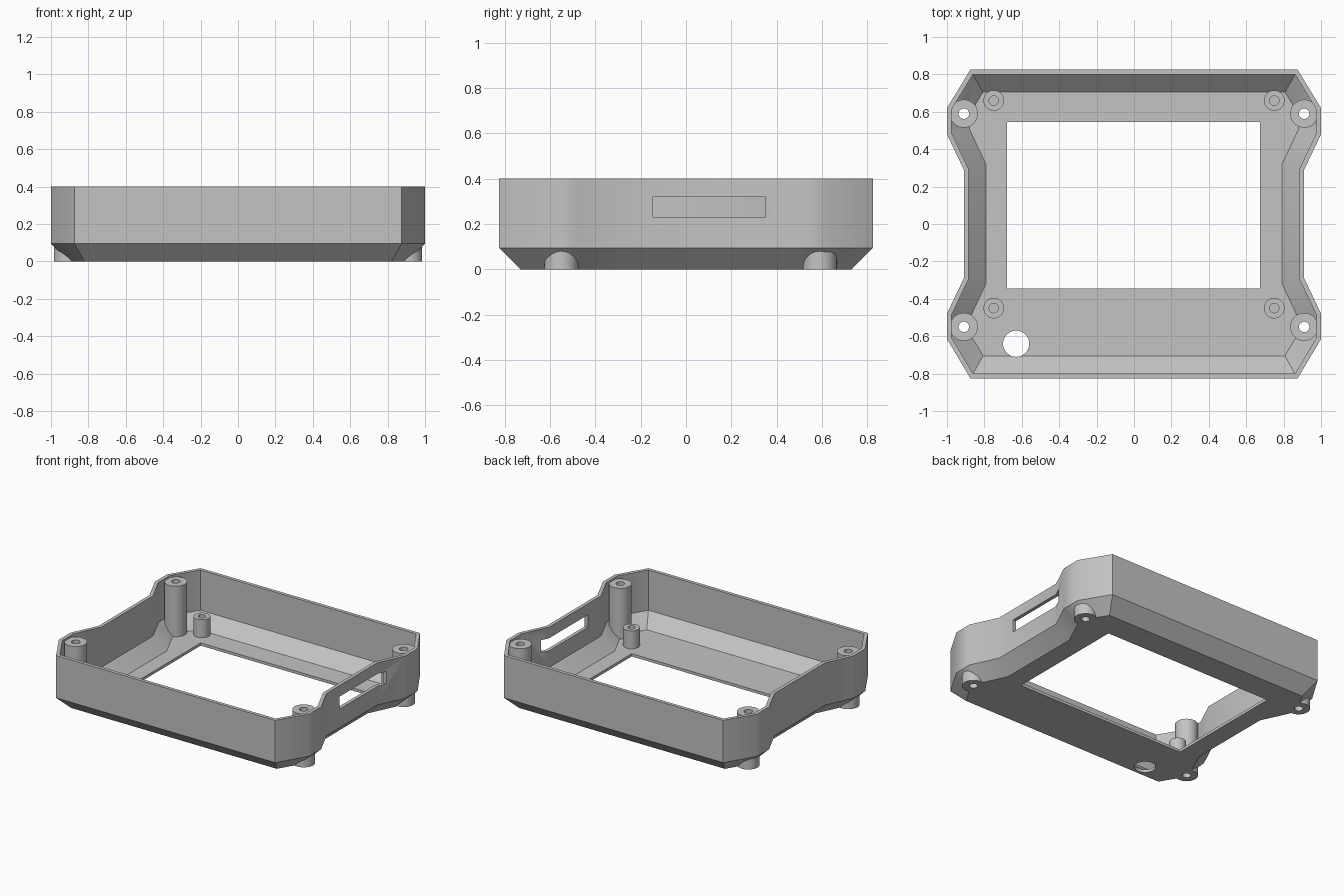
import bpy, bmesh, math
from mathutils import Vector

cube = bpy.data.objects.get("Cube")
if cube:
    bpy.data.objects.remove(cube, do_unlink=True)

grey = bpy.data.materials.new("plain grey")
grey.use_nodes = True
grey.diffuse_color = (0.55, 0.55, 0.55, 1)
grey.node_tree.nodes["Principled BSDF"].inputs["Base Color"].default_value = grey.diffuse_color


def make_object(name, bm):
    bmesh.ops.recalc_face_normals(bm, faces=bm.faces)
    mesh = bpy.data.meshes.new(name)
    bm.to_mesh(mesh)
    bm.free()
    mesh.materials.append(grey)
    obj = bpy.data.objects.new(name, mesh)
    bpy.context.collection.objects.link(obj)
    return obj


def select(obj):
    bpy.ops.object.select_all(action='DESELECT')
    obj.select_set(True)
    bpy.context.view_layer.objects.active = obj


def smooth(obj, degrees=35):
    select(obj)
    bpy.ops.object.shade_smooth_by_angle(angle=math.radians(degrees))


def inset(points, d):
    """Offset a counter-clockwise outline inwards by d."""
    result = []
    for i, p in enumerate(points):
        a = (p - points[i - 1]).normalized()
        b = (points[(i + 1) % len(points)] - p).normalized()
        na, nb = Vector((-a.y, a.x)), Vector((-b.y, b.x))
        result.append(p + (na + nb) * d / (1 + na.dot(nb)))
    return result


def loft(name, rings, closed=False):
    """Skin a list of rings; cap the ends or join the last to the first."""
    bm = bmesh.new()
    loops = [[bm.verts.new(v) for v in ring] for ring in rings]
    pairs = list(zip(loops, loops[1:]))
    if closed:
        pairs.append((loops[-1], loops[0]))
    else:
        bm.faces.new(loops[0])
        bm.faces.new(loops[-1])
    for low, high in pairs:
        for i in range(len(low)):
            bm.faces.new((low[i - 1], low[i], high[i], high[i - 1]))
    return make_object(name, bm)


def circle(x, y, z, r, n=40):
    return [(x + r * math.cos(t * math.tau / n), y + r * math.sin(t * math.tau / n), z)
            for t in range(n)]


def tube(name, x, y, z0, z1, r, hole):
    obj = loft(name, [circle(x, y, z0, r), circle(x, y, z1, r),
                      circle(x, y, z1, hole), circle(x, y, z0, hole)], closed=True)
    smooth(obj)


def cylinder(x, y, r):
    return loft("cutter", [circle(x, y, -0.1, r), circle(x, y, 0.2, r)])


def box(x0, x1, y0, y1, z0, z1):
    corners = ((x0, y0), (x1, y0), (x1, y1), (x0, y1))
    return loft("cutter", [[(x, y, z) for x, y in corners] for z in (z0, z1)])


def cut(target, cutter):
    cutter.hide_render = True
    select(target)
    mod = target.modifiers.new("cut", 'BOOLEAN')
    mod.operation = 'DIFFERENCE'
    mod.solver = 'EXACT'
    mod.object = cutter
    bpy.ops.object.modifier_apply(modifier=mod.name)
    bpy.data.objects.remove(cutter, do_unlink=True)


# Waisted tray with a chamfered lower edge
half = [(0.875, -0.825), (1, -0.615), (1, -0.48), (0.91, -0.29),
        (0.91, 0.29), (1, 0.48), (1, 0.62), (0.875, 0.825)]
outline = [Vector(p) for p in half] + [Vector((-x, y)) for x, y in reversed(half)]
section = [(0.095, 0), (0, 0.095), (0, 0.4), (0.025, 0.4), (0.025, 0.11), (0.12, 0.02)]
tray = loft("tray_shell", [[(p.x, p.y, z) for p in inset(outline, d)] for d, z in section])

# Screen window, round hole and side slot
cut(tray, box(-0.68, 0.675, -0.345, 0.545, -0.1, 0.1))
cut(tray, cylinder(-0.63, -0.64, 0.07))
cut(tray, box(0.8, 1.1, -0.145, 0.35, 0.23, 0.32))

# Corner screw posts and short board standoffs
for side, sx in (("left", 1), ("right", -1)):
    for end, post_y, stand_y in (("front", -0.55, -0.45), ("back", 0.59, 0.66)):
        cut(tray, cylinder(sx * 0.91, post_y, 0.028))
        tube(f"screw_post_{end}_{side}", sx * 0.91, post_y, 0, 0.385, 0.075, 0.028)
        tube(f"standoff_{end}_{side}", sx * 0.75, stand_y, 0.015, 0.15, 0.055, 0.025)

# Soft side corners, crisp edges elsewhere
smooth(tray)
weighted = tray.modifiers.new("weighted normals", 'WEIGHTED_NORMAL')
weighted.keep_sharp = True
